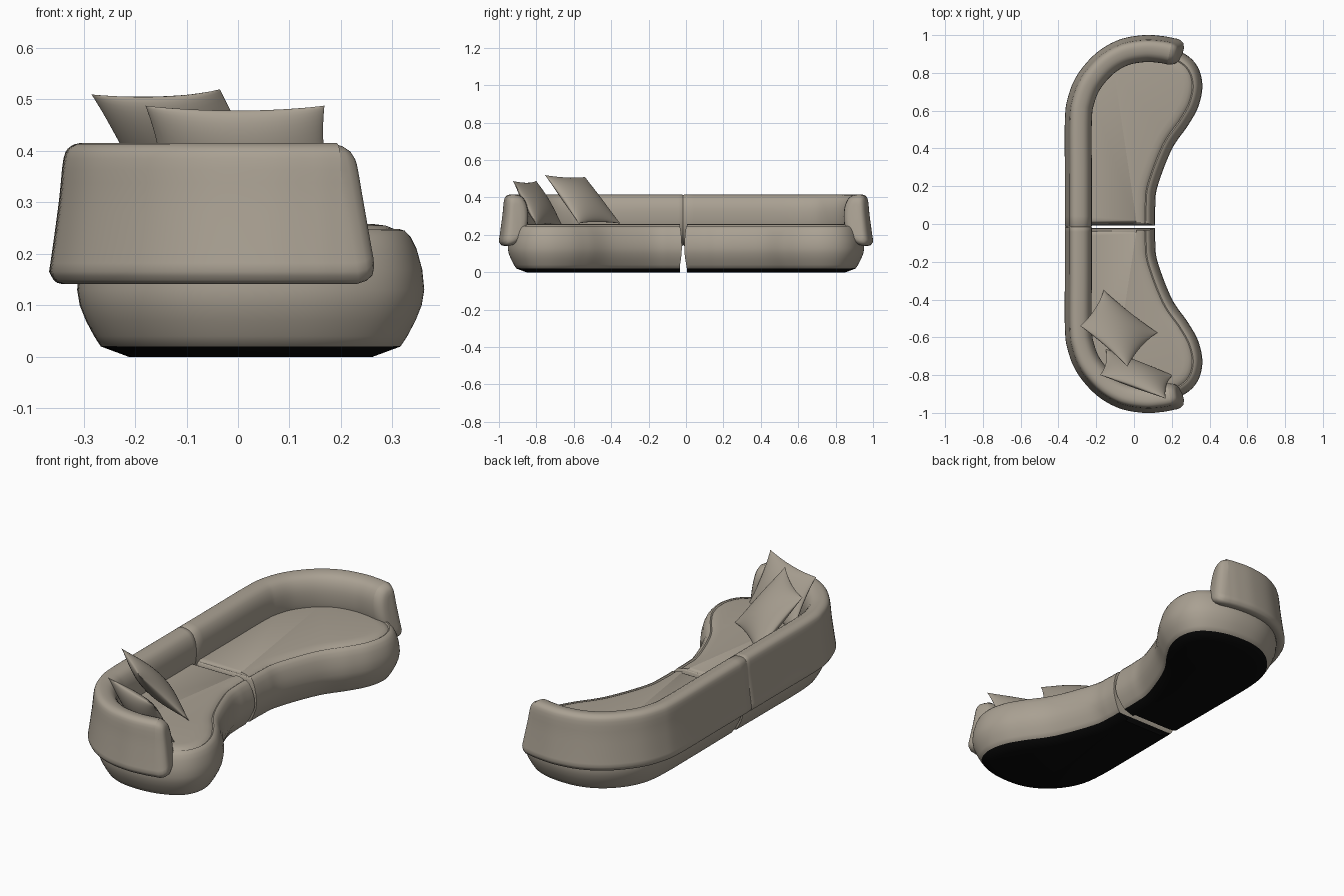
import bpy, bmesh, math
from mathutils import Vector

if "Cube" in bpy.data.objects:
    bpy.data.objects.remove(bpy.data.objects["Cube"])


def material(name, rgb):
    m = bpy.data.materials.new(name)
    m.diffuse_color = (*rgb, 1)
    m.use_nodes = True
    m.node_tree.nodes["Principled BSDF"].inputs["Base Color"].default_value = m.diffuse_color
    return m


FABRIC = material("taupe fabric", (0.40, 0.355, 0.29))
BLACK = material("black underside", (0.003, 0.003, 0.003))


def spline(pts, n):
    """Catmull-Rom samples through 2D points, ends included."""
    p = [Vector(q) for q in pts]
    p = [2 * p[0] - p[1]] + p + [2 * p[-1] - p[-2]]
    out = []
    for a, b, c, d in zip(p, p[1:], p[2:], p[3:]):
        for i in range(n):
            t = i / n
            out.append(0.5 * (2 * b + (c - a) * t + (2 * a - 5 * b + 4 * c - d) * t * t
                              + (3 * b - a - 3 * c + d) * t ** 3))
    return out + [p[-2]]


def left_normals(pts):
    out = []
    for i in range(len(pts)):
        t = (pts[min(i + 1, len(pts) - 1)] - pts[max(i - 1, 0)]).normalized()
        out.append(Vector((-t.y, t.x)))
    return out


def finish(name, bm, angle=50):
    bmesh.ops.recalc_face_normals(bm, faces=bm.faces)
    me = bpy.data.meshes.new(name)
    bm.to_mesh(me)
    bm.free()
    ob = bpy.data.objects.new(name, me)
    bpy.context.collection.objects.link(ob)
    me.materials.append(FABRIC)
    bpy.ops.object.select_all(action='DESELECT')
    bpy.context.view_layer.objects.active = ob
    ob.select_set(True)
    bpy.ops.object.shade_smooth_by_angle(angle=math.radians(angle))
    return ob


def loft(rings):
    """Skin closed rings and cap both ends."""
    bm = bmesh.new()
    vs = [[bm.verts.new(co) for co in r] for r in rings]
    n = len(vs[0])
    for a, b in zip(vs, vs[1:]):
        for i in range(n):
            j = (i + 1) % n
            bm.faces.new((a[i], a[j], b[j], b[i]))
    bm.faces.new(vs[0])
    bm.faces.new(vs[-1])
    return bm


# Seat halves: kidney outline, stacked inset rings, black underside
SIDE = [(0.125, 0.2), (0.20, 0.395), (0.285, 0.52), (0.34, 0.62), (0.362, 0.73),
        (0.338, 0.83), (0.27, 0.9), (0.15, 0.945), (0.0, 0.95), (-0.12, 0.912),
        (-0.22, 0.83), (-0.285, 0.72), (-0.31, 0.58), (-0.312, 0.3)]
SEAT_PROFILE = [(0.10, 0.0), (0.046, 0.02), (0.033, 0.04), (0.017, 0.07), (0.005, 0.1),
                (0, 0.13), (0.004, 0.17), (0.015, 0.21), (0.026, 0.232), (0.038, 0.245),
                (0.048, 0.248), (0.054, 0.244), (0.060, 0.249), (0.075, 0.255), (0.1, 0.258)]


def seat(name, seam, sign):
    line = spline([(0.112, seam), (0.113, 0.1)] + SIDE + [(-0.31, seam)], 7)
    norms = left_normals(line)
    rings = []
    for inset, z in SEAT_PROFILE:
        ring = [p + n * inset for p, n in zip(line, norms)]
        for k in (0, -1):
            ring[k].y = seam + inset * 0.3
        rings.append([(q.x, sign * q.y, z) for q in ring])
    ob = finish(name, loft(rings))
    ob.data.materials.append(BLACK)
    for f in ob.data.polygons:
        if f.center.z < 0.0199:
            f.material_index = 1
    bev = ob.modifiers.new("soft seam corners", 'BEVEL')
    bev.width, bev.segments = 0.012, 3
    bev.limit_method, bev.angle_limit = 'ANGLE', math.radians(60)


seat("seat_rear_half", -0.009, 1)
seat("seat_front_half", 0.022, -1)

# Wrap-around backrest: leaning cushion section swept along a U path
SECTION = spline([(0.0, 0.165), (0.008, 0.22), (0.02, 0.31), (0.028, 0.385), (0.042, 0.409),
                  (0.07, 0.415), (0.112, 0.402), (0.137, 0.36), (0.143, 0.3), (0.133, 0.235),
                  (0.10, 0.175), (0.05, 0.145), (0.015, 0.144), (0.0, 0.165)], 3)[:-1]
HALF = [(0.215, 0.983), (0.15, 0.995), (0.05, 1.0), (-0.08, 0.975), (-0.2, 0.905),
        (-0.3, 0.79), (-0.35, 0.67), (-0.366, 0.55), (-0.366, 0.25)]
path = spline(HALF + [(-0.366, 0)] + [(x, -y) for x, y in reversed(HALF)], 6)
norms = left_normals(path)
CAP = [(0.043, 0.05), (0.041, 0.03), (0.034, 0.016), (0.02, 0.006)]


def section_ring(p, n, shrink=0.0, slide=0.0, lean=0.0):
    along = Vector((n.y, -n.x))
    ring = []
    for d, z in SECTION:
        d2 = 0.07 + (d - 0.07) * (1 - shrink / 0.07)
        z2 = 0.28 + (z - 0.28) * (1 - shrink / 0.137)
        q = p + n * d2 + along * (slide + lean * (z2 - 0.28))
        ring.append((q.x, q.y, z2))
    return ring


rings = [section_ring(path[0], norms[0], s, -e, 0.16) for e, s in CAP]
for i, (p, n) in enumerate(zip(path, norms)):
    lean = 0.16 if i == 0 else -0.16 if i == len(path) - 1 else 0
    if i == len(path) // 2:
        for y, s in ((-0.011, 0), (-0.015, 0.003), (-0.019, 0)):   # stitched joint
            rings.append(section_ring(Vector((p.x, y)), n, s))
    else:
        rings.append(section_ring(p, n, 0, 0, lean))
rings += [section_ring(path[-1], norms[-1], s, e, -0.16) for e, s in reversed(CAP)]
finish("backrest", loft(rings), 60)


# Loose pillows: pinched square cushions given by four corners
def pillow(name, corners, thick, n=24):
    a, b, c, d = map(Vector, corners)
    normal = (b - a).cross(d - a).normalized()
    bm = bmesh.new()
    for side in (1, -1):
        grid = []
        for i in range(n + 1):
            row = []
            for j in range(n + 1):
                u, v = -math.cos(math.pi * i / n), -math.cos(math.pi * j / n)
                bulge = (max(0, 1 - u * u) * max(0, 1 - v * v)) ** 0.6
                s = (1 + u * (1 - 0.09 * (1 - v * v))) / 2
                t = (1 + v * (1 - 0.09 * (1 - u * u))) / 2
                q = a.lerp(b, s).lerp(d.lerp(c, s), t)
                row.append(bm.verts.new(q + normal * side * thick / 2 * bulge))
            grid.append(row)
        for i in range(n):
            for j in range(n):
                bm.faces.new((grid[i][j], grid[i + 1][j], grid[i + 1][j + 1], grid[i][j + 1]))
    bmesh.ops.remove_doubles(bm, verts=bm.verts, dist=0.0003)
    finish(name, bm, 80)


pillow("large_pillow", [(-0.285, -0.54, 0.51), (-0.035, -0.755, 0.52),
                        (0.125, -0.575, 0.26), (-0.16, -0.35, 0.26)], 0.10)
pillow("small_pillow", [(-0.18, -0.80, 0.488), (0.168, -0.925, 0.488),
                        (0.205, -0.80, 0.25), (-0.15, -0.66, 0.25)], 0.09)
